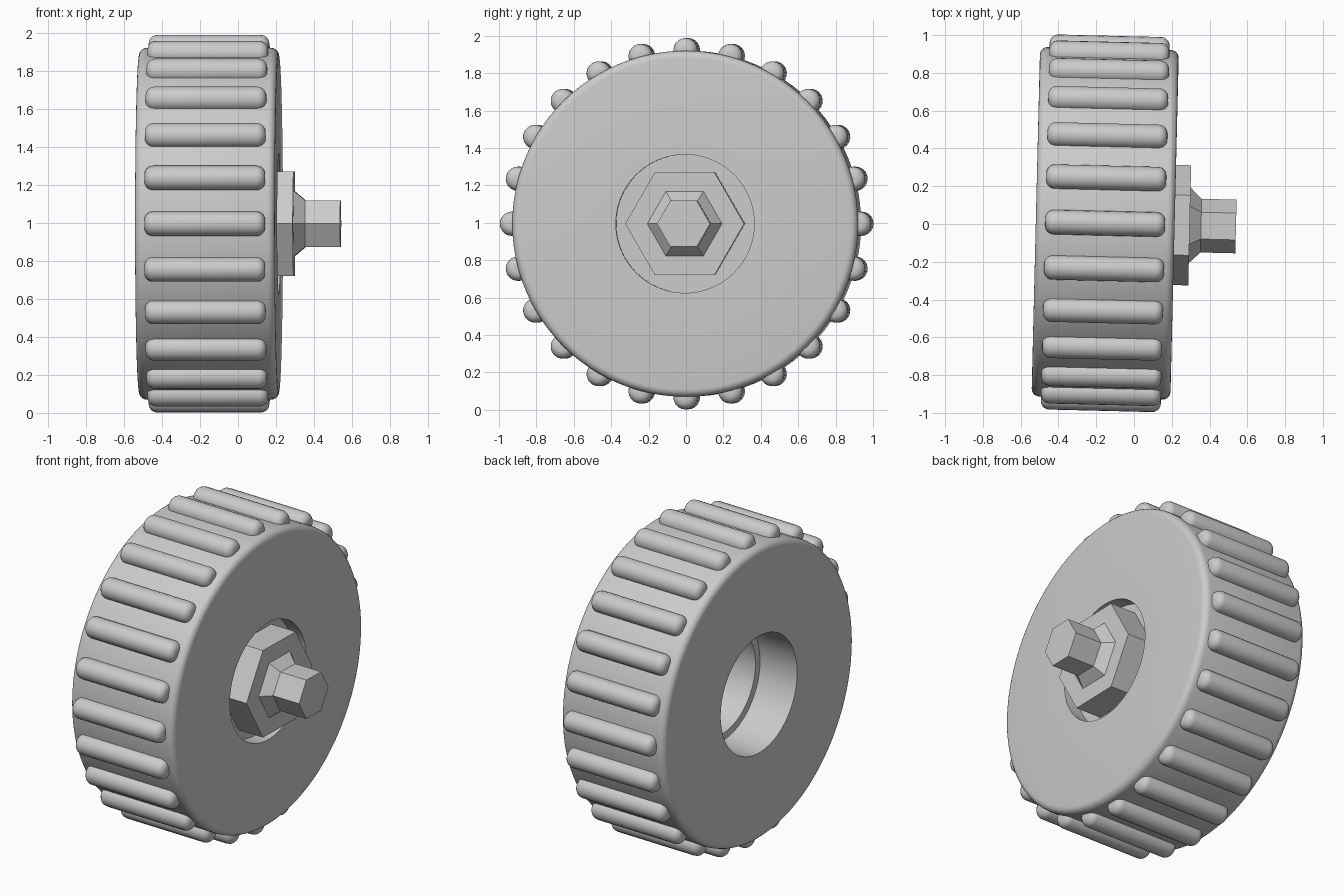
import bpy, math
from mathutils import Matrix

cube = bpy.data.objects.get("Cube")
if cube:
    bpy.data.objects.remove(cube, do_unlink=True)

CENTRE_Z = 0.995
TILT = math.radians(-1.4)   # slight turn of the axle about the vertical
PLACE = Matrix.Translation((0, 0, CENTRE_Z)) @ Matrix.Rotation(TILT, 4, 'Z')

grey = bpy.data.materials.new("light_grey")
grey.use_nodes = True
colour = (0.6, 0.6, 0.6, 1)
grey.diffuse_color = colour
grey.node_tree.nodes["Principled BSDF"].inputs["Base Color"].default_value = colour


def lathe(name, profile, sides, closed=False, smooth=True, local=None):
    """Spin (x, radius) points round the x axis; open profiles are capped."""
    verts, faces = [], []
    n = len(profile)
    for x, r in profile:
        for s in range(sides):
            a = math.tau * s / sides
            verts.append((x, r * math.cos(a), r * math.sin(a)))
    for i in range(n if closed else n - 1):
        j = (i + 1) % n
        for s in range(sides):
            t = (s + 1) % sides
            faces.append((i * sides + s, i * sides + t, j * sides + t, j * sides + s))
    if not closed:
        faces.append(tuple(reversed(range(sides))))
        faces.append(tuple(range((n - 1) * sides, n * sides)))
    mesh = bpy.data.meshes.new(name)
    mesh.from_pydata(verts, [], faces)
    # make the normals point outwards
    import bmesh
    bm = bmesh.new()
    bm.from_mesh(mesh)
    bmesh.ops.recalc_face_normals(bm, faces=bm.faces)
    bm.to_mesh(mesh)
    bm.free()
    mesh.materials.append(grey)
    obj = bpy.data.objects.new(name, mesh)
    bpy.context.collection.objects.link(obj)
    obj.matrix_world = PLACE @ (local or Matrix())
    if smooth:
        bpy.ops.object.select_all(action='DESELECT')
        obj.select_set(True)
        bpy.context.view_layer.objects.active = obj
        bpy.ops.object.shade_smooth_by_angle(angle=math.radians(35))
    return obj


def arc(x, r, radius, start, end, steps=5):
    """Points of a rounded corner, angles in degrees from +x towards +r."""
    out = []
    for i in range(steps + 1):
        a = math.radians(start + (end - start) * i / steps)
        out.append((x + radius * math.cos(a), r + radius * math.sin(a)))
    return out


# Tyre body with rounded shoulders, a through bore and a raised inner lip
BACK, FRONT, RADIUS, SHOULDER = -0.52, 0.215, 0.925, 0.04
BORE, LIP = 0.37, 0.325
tyre = [(BACK, BORE)]
tyre += arc(BACK + SHOULDER, RADIUS - SHOULDER, SHOULDER, 180, 90)
tyre += arc(FRONT - SHOULDER, RADIUS - SHOULDER, SHOULDER, 90, 0)
tyre += [(FRONT, BORE), (-0.05, BORE), (-0.05, LIP), (-0.255, LIP), (-0.255, BORE)]
lathe("tyre", tyre, 96, closed=True)

# Rounded tread bars round the rim
BARS, BAR_R, END = 24, 0.065, 0.045
bar = arc(-0.47 + END, BAR_R - END, END, 180, 90)
bar += arc(0.165 - END, BAR_R - END, END, 90, 0)
for k in range(BARS):
    spot = Matrix.Rotation(math.tau * k / BARS, 4, 'X') @ Matrix.Translation((0, 0, 0.928))
    lathe(f"tread_bar_{k + 1}", bar, 20, local=spot)

# Hub plate closing the bore behind the nut
lathe("hub_plate", [(0.08, BORE), (0.12, BORE)], 96)

# Six-sided nut, taper and axle
axle = [(0.11, 0.318), (0.295, 0.318), (0.295, 0.2), (0.355, 0.142), (0.54, 0.142)]
lathe("hex_axle", axle, 6, smooth=False)
